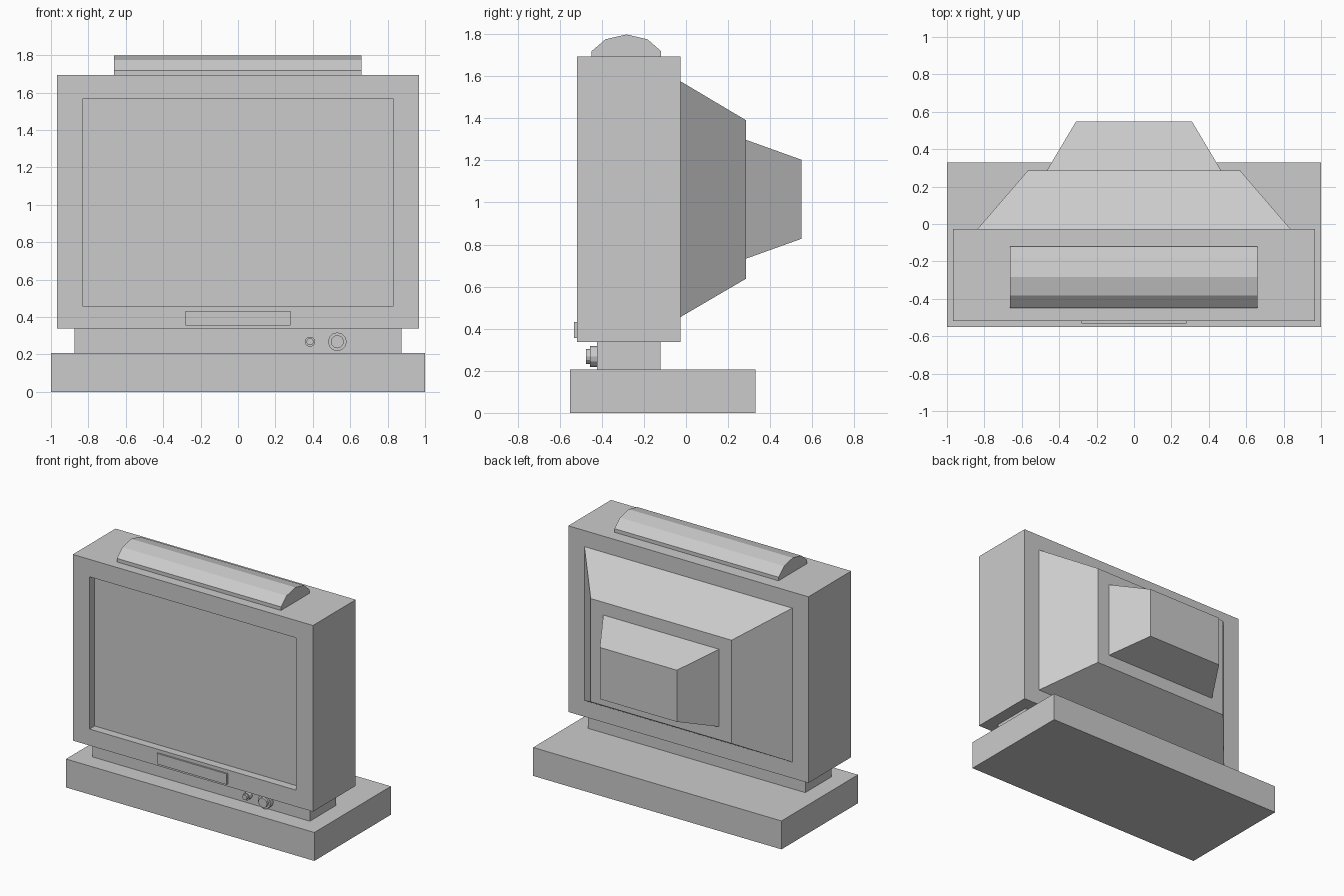
import bpy, bmesh, math

if "Cube" in bpy.data.objects:
    bpy.data.objects.remove(bpy.data.objects["Cube"])


def skin(name, rings):
    """Join matching point rings with quads and cap both ends."""
    bm = bmesh.new()
    loops = [[bm.verts.new(p) for p in ring] for ring in rings]
    for a, b in zip(loops, loops[1:]):
        for i in range(len(a)):
            j = (i + 1) % len(a)
            bm.faces.new((a[i], a[j], b[j], b[i]))
    bm.faces.new(loops[0][::-1])
    bm.faces.new(loops[-1])
    bmesh.ops.recalc_face_normals(bm, faces=bm.faces)
    mesh = bpy.data.meshes.new(name)
    bm.to_mesh(mesh)
    bm.free()
    obj = bpy.data.objects.new(name, mesh)
    bpy.context.collection.objects.link(obj)
    return obj


def rect(y, half_x, z0, z1):
    return [(-half_x, y, z0), (half_x, y, z0), (half_x, y, z1), (-half_x, y, z1)]


def box(name, half_x, y0, y1, z0, z1):
    return skin(name, [rect(y0, half_x, z0, z1), rect(y1, half_x, z0, z1)])


def circle(x, y, z, r, sides=12):
    return [(x + r * math.cos(2 * math.pi * i / sides), y,
             z + r * math.sin(2 * math.pi * i / sides)) for i in range(sides)]


# Plinth and neck
box("base", 1.0, -0.55, 0.33, 0, 0.207)
box("neck", 0.875, -0.423, -0.122, 0.207, 0.338)

# Cabinet with the sunken screen, from screen glass out to the back
skin("cabinet", [
    rect(-0.46, 0.832, 0.458, 1.566),
    rect(-0.519, 0.832, 0.458, 1.566),
    rect(-0.519, 0.967, 0.338, 1.693),
    rect(-0.027, 0.967, 0.338, 1.693),
])

# Tapered tube housing in two steps
skin("rear_housing", [rect(-0.027, 0.837, 0.455, 1.576),
                      rect(0.286, 0.567, 0.638, 1.39)])
skin("rear_cap", [rect(0.286, 0.466, 0.733, 1.297),
                  rect(0.548, 0.31, 0.827, 1.203)])

# Faceted bar on top
profile = [(-0.448, 1.693), (-0.448, 1.719), (-0.383, 1.775), (-0.283, 1.798),
           (-0.183, 1.775), (-0.119, 1.719), (-0.119, 1.693)]
skin("top_bar", [[(x, y, z) for y, z in profile] for x in (-0.662, 0.66)])

# Front panel below the screen
box("front_panel", 0.281, -0.531, -0.519, 0.355, 0.433)

# Stepped control knobs
for name, x, r_out, r_in in (("small_knob", 0.385, 0.027, 0.019),
                             ("large_knob", 0.531, 0.05, 0.035)):
    skin(name, [circle(x, -0.423, 0.268, r_out), circle(x, -0.457, 0.268, r_out),
                circle(x, -0.457, 0.268, r_in), circle(x, -0.475, 0.268, r_in)])
